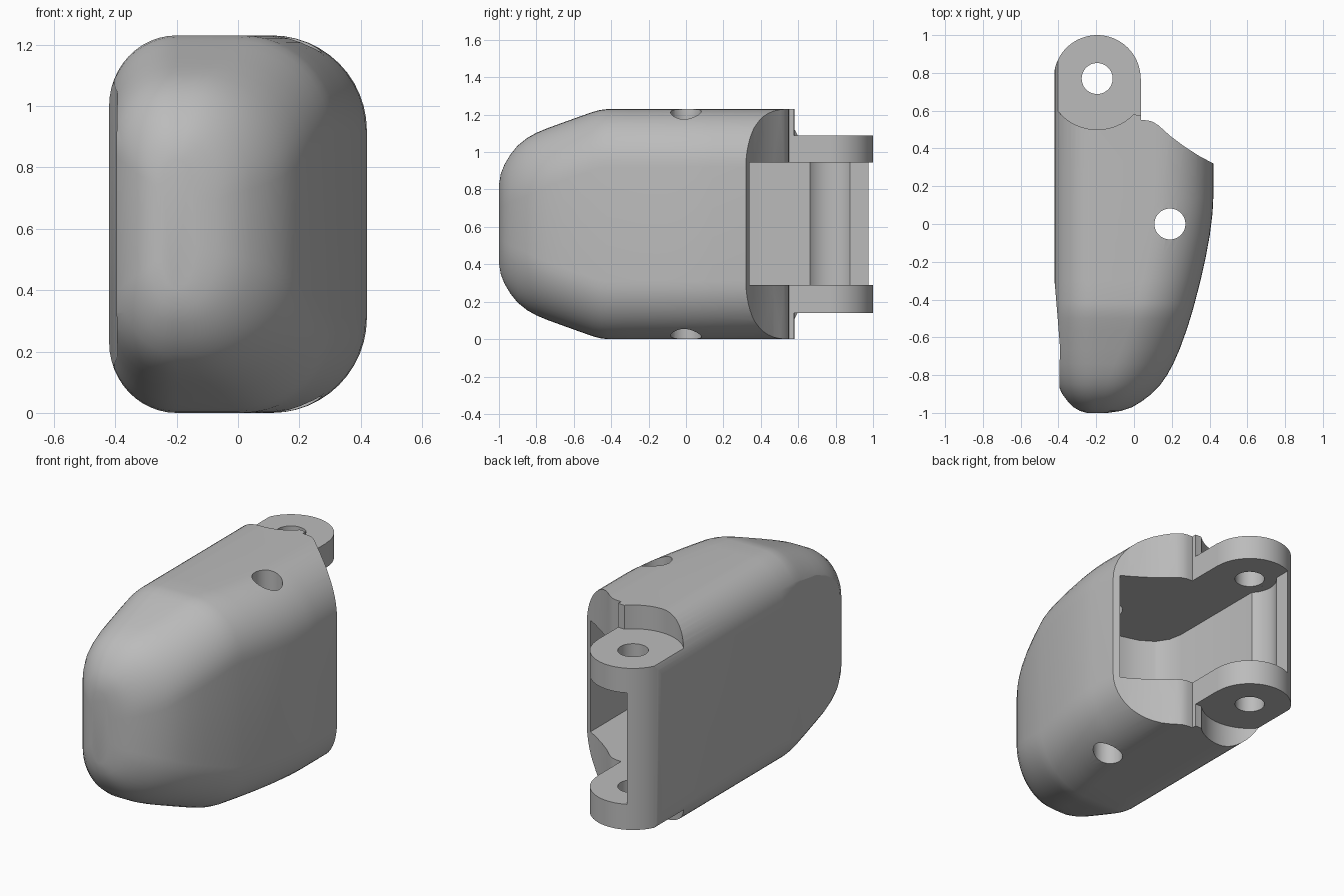
import bpy, bmesh, math

if "Cube" in bpy.data.objects:
    bpy.data.objects.remove(bpy.data.objects["Cube"])

MID = 0.615              # half of the height
HINGE = (-0.195, 0.77)   # hinge axis
PIN = (0.19, 0.0)        # pin axis

grey = bpy.data.materials.new("plain grey")
grey.diffuse_color = (0.5, 0.5, 0.5, 1)
grey.use_nodes = True
grey.node_tree.nodes["Principled BSDF"].inputs["Base Color"].default_value = grey.diffuse_color


def finish(name, bm):
    bmesh.ops.recalc_face_normals(bm, faces=bm.faces)
    me = bpy.data.meshes.new(name)
    bm.to_mesh(me)
    bm.free()
    ob = bpy.data.objects.new(name, me)
    bpy.context.collection.objects.link(ob)
    me.materials.append(grey)
    return ob


def arc(c, r, a0, a1, n=32):
    return [(c[0] + r * math.cos(math.radians(a0 + (a1 - a0) * i / n)),
             c[1] + r * math.sin(math.radians(a0 + (a1 - a0) * i / n))) for i in range(n + 1)]


def prism(points, z0, z1):
    bm = bmesh.new()
    low = [bm.verts.new((x, y, z0)) for x, y in points]
    high = [bm.verts.new((x, y, z1)) for x, y in points]
    bm.faces.new(low)
    bm.faces.new(high)
    n = len(points)
    for i in range(n):
        j = (i + 1) % n
        bm.faces.new((low[i], low[j], high[j], high[i]))
    return finish("cutter", bm)


def cut(ob, points, z0, z1):
    cutter = prism(points, z0, z1)
    cutter.hide_render = True
    mod = ob.modifiers.new("cut", 'BOOLEAN')
    mod.operation = 'DIFFERENCE'
    mod.solver = 'EXACT'
    mod.object = cutter
    bpy.context.view_layer.objects.active = ob
    bpy.ops.object.modifier_apply(modifier=mod.name)
    bpy.data.objects.remove(cutter, do_unlink=True)


def section(y, x0, x1, h):
    """Rounded rectangle across the body, softer on the right side."""
    s = min(1, (x1 - x0) / 0.6)
    t = min(1, h / 0.45)
    pts = []
    for sx, sz, a0 in ((1, 1, 0), (-1, 1, 90), (-1, -1, 180), (1, -1, 270)):
        rx, rz = (0.31 * s, 0.31 * t) if sx > 0 else (0.22 * s, 0.23 * t)
        cx = (x1 - rx) if sx > 0 else (x0 + rx)
        cz = MID + sz * (h - rz)
        for i in range(13):
            a = math.radians(a0 + 90 * i / 12)
            pts.append((cx + rx * math.cos(a), y, cz + rz * math.sin(a)))
    return pts


# Body shell: y, left, right, half height
stations = [
    (-1.0, -0.25, -0.14, 0.21), (-0.99, -0.285, -0.07, 0.27), (-0.97, -0.32, -0.01, 0.32),
    (-0.94, -0.35, 0.04, 0.37), (-0.90, -0.38, 0.092, 0.42), (-0.85, -0.403, 0.14, 0.46),
    (-0.80, -0.413, 0.175, 0.488), (-0.74, -0.419, 0.208, 0.513), (-0.66, -0.42, 0.243, 0.542),
    (-0.56, -0.42, 0.279, 0.578), (-0.50, -0.42, 0.298, 0.599), (-0.46, -0.42, 0.31, 0.61),
    (-0.42, -0.42, 0.321, 0.615), (-0.30, -0.42, 0.352, 0.615), (-0.18, -0.42, 0.379, 0.615),
    (-0.06, -0.42, 0.401, 0.615), (0.06, -0.42, 0.416, 0.615), (0.14, -0.42, 0.42, 0.615),
    (1.1, -0.42, 0.42, 0.615)]
bm = bmesh.new()
rings = [[bm.verts.new(p) for p in section(*s)] for s in stations]
n = len(rings[0])
for a, b in zip(rings, rings[1:]):
    for i in range(n):
        j = (i + 1) % n
        bm.faces.new((a[i], a[j], b[j], b[i]))
bm.faces.new(rings[0])
bm.faces.new(rings[-1])
body = finish("fingertip_body", bm)

# Concave rear end right of the hinge
cut(body, [(0.6, 0.22), (0.42, 0.32), (0.34, 0.363), (0.26, 0.415), (0.19, 0.468), (0.13, 0.522),
           (0.1, 0.541), (0.07, 0.549), (0.037, 0.55), (0.037, 1.3), (0.6, 1.3)], -0.2, 1.5)

# Clearance above and below the hinge lugs
clear = [(-0.7, 1.3), (-0.7, 0.615)] + arc(HINGE, 0.27, 215, 315) + [(0.02, 0.578), (0.2, 0.578), (0.2, 1.3)]
for z0, z1 in ((-0.2, 0.14), (1.09, 1.5)):
    cut(body, clear, z0, z1)

# Rounded back of the lugs
cut(body, [(-0.7, 0.77)] + arc(HINGE, 0.23, 180, 0, 48) + [(0.3, 0.77), (0.3, 1.3), (-0.7, 1.3)], 0.1, 1.13)

# Hollow between the lugs, with a groove for the hinge barrel
cavity = [(-0.3, 1.3), (-0.3, 0.05), (-0.285, -0.03), (-0.24, -0.1), (-0.16, -0.15), (-0.05, -0.18)]
cut(body, cavity + arc(PIN, 0.195, 255, 360, 20) + [(0.385, 1.3)], 0.29, 0.945)
cut(body, arc(HINGE, 0.15, 0, 352.5, 47), 0.2901, 0.9449)

# Hinge hole and pin hole
for centre in (HINGE, PIN):
    cut(body, arc(centre, 0.082, 0, 352.5, 47), -0.2, 1.5)

# Shallow recessed pad on the left side
cut(body, [(-0.6, -0.25), (-0.425, -0.25), (-0.408, -0.45), (-0.392, -0.65), (-0.396, -0.9), (-0.6, -0.9)], 0.15, 1.085)

bpy.ops.object.select_all(action='DESELECT')
body.select_set(True)
bpy.context.view_layer.objects.active = body
bpy.ops.object.shade_smooth_by_angle(angle=math.radians(25))
